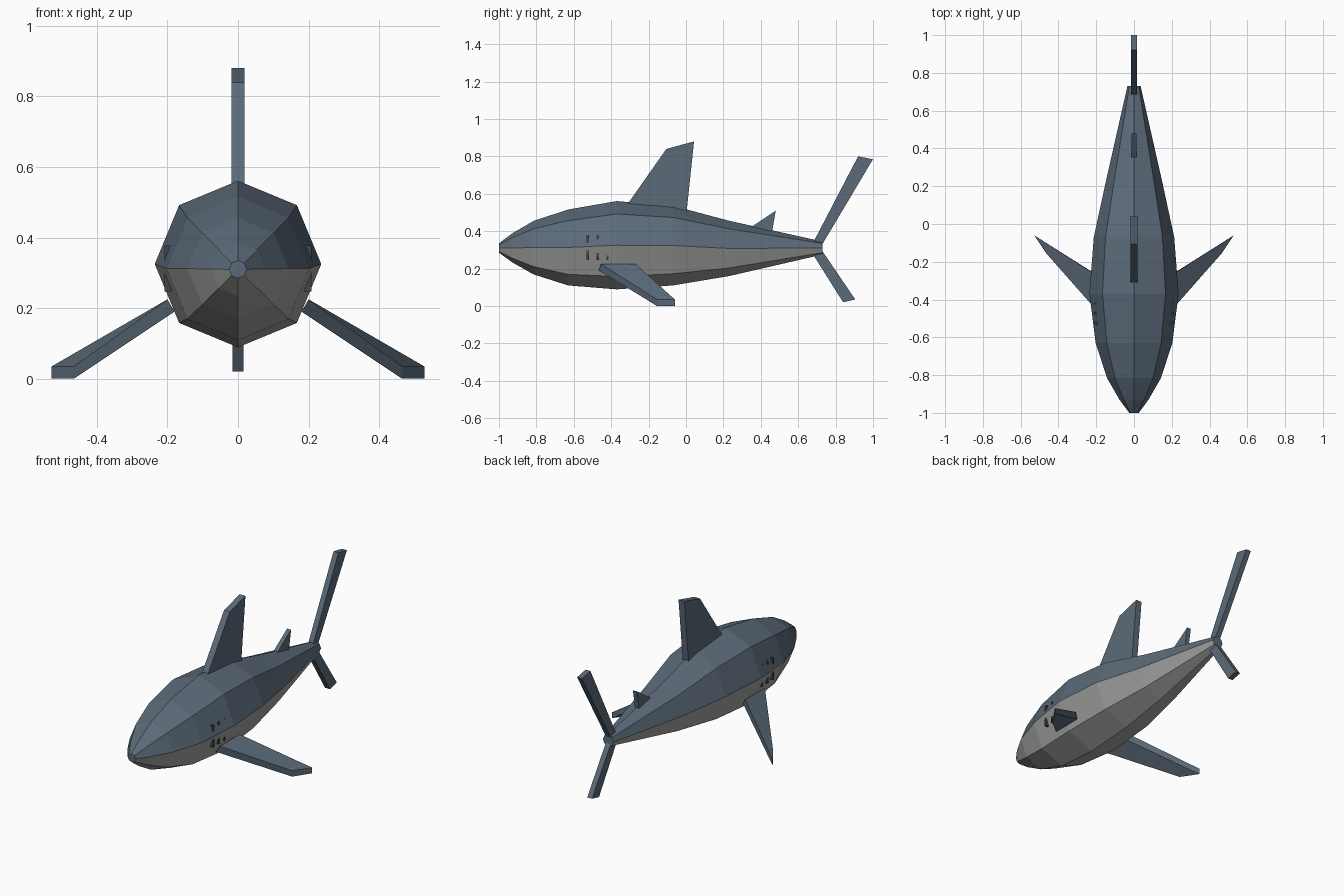
import bpy, bmesh, math
from mathutils import Vector

if "Cube" in bpy.data.objects:
    bpy.data.objects.remove(bpy.data.objects["Cube"])


def material(name, rgb):
    m = bpy.data.materials.new(name)
    m.diffuse_color = (*rgb, 1)
    m.use_nodes = True
    m.node_tree.nodes["Principled BSDF"].inputs["Base Color"].default_value = m.diffuse_color
    return m


BLUE = material("slate_blue", (0.105, 0.145, 0.19))
GREY = material("belly_grey", (0.36, 0.36, 0.35))
DARK = material("slit_dark", (0.05, 0.06, 0.075))


def finish(name, bm, *mats):
    bmesh.ops.recalc_face_normals(bm, faces=bm.faces[:])
    me = bpy.data.meshes.new(name)
    bm.to_mesh(me)
    bm.free()
    for m in mats:
        me.materials.append(m)
    ob = bpy.data.objects.new(name, me)
    bpy.context.collection.objects.link(ob)
    return ob


def loft(name, loops, *mats):
    """Skin a list of equal-length point loops and cap both ends."""
    bm = bmesh.new()
    rings = [[bm.verts.new(p) for p in loop] for loop in loops]
    n = len(rings[0])
    for a, b in zip(rings, rings[1:]):
        for i in range(n):
            j = (i + 1) % n
            f = bm.faces.new((a[i], a[j], b[j], b[i]))
            # lower half of a two-colour body takes the second material
            f.material_index = 1 if len(mats) > 1 and i >= n // 2 else 0
    bm.faces.new(rings[0])
    bm.faces.new(rings[-1])
    return finish(name, bm, *mats)


def flat_fin(name, outline, half):
    """Vertical plate from a side outline (y, z)."""
    return loft(name, [[(x, y, z) for y, z in outline] for x in (-half, half)], BLUE)


# Body: octagonal rings (y, radius, centre height)
RINGS = [(-1.0, 0.025, 0.31), (-0.93, 0.077, 0.311), (-0.815, 0.143, 0.312),
         (-0.63, 0.203, 0.313), (-0.37, 0.236, 0.325), (-0.07, 0.213, 0.323),
         (0.23, 0.148, 0.308), (0.73, 0.035, 0.31)]
loft("body", [[(r * math.cos(k * math.pi / 4), y, c + r * math.sin(k * math.pi / 4))
               for k in range(8)] for y, r, c in RINGS], BLUE, GREY)

# Fins on the centre line
flat_fin("dorsal_fin", [(-0.33, 0.52), (-0.105, 0.84), (0.043, 0.88), (0.003, 0.50)], 0.019)
flat_fin("rear_dorsal_fin", [(0.345, 0.42), (0.48, 0.51), (0.458, 0.385)], 0.013)
flat_fin("tail_upper_lobe", [(0.67, 0.32), (0.92, 0.80), (1.0, 0.785), (0.72, 0.315)], 0.016)
flat_fin("tail_lower_lobe", [(0.67, 0.29), (0.84, 0.02), (0.905, 0.035), (0.725, 0.30)], 0.016)

for side, s in (("right", 1), ("left", -1)):
    # Pectoral fin: root section to tip section
    root = [(0.18, -0.465, 0.19), (0.18, -0.28, 0.19), (0.20, -0.27, 0.225), (0.20, -0.455, 0.225)]
    tip = [(0.465, -0.155, 0.0), (0.528, -0.06, 0.0), (0.528, -0.06, 0.035), (0.465, -0.155, 0.035)]
    loft(f"pectoral_fin_{side}", [[(s * x, y, z) for x, y, z in sec] for sec in (root, tip)], BLUE)

    # Gill slits: thin upright bars set into the flank
    for i, y in enumerate((-0.525, -0.472, -0.42)):
        bm = bmesh.new()
        bmesh.ops.create_cube(bm, size=1)
        bmesh.ops.scale(bm, vec=(0.02, 0.012, 0.13), verts=bm.verts[:])
        bmesh.ops.translate(bm, vec=Vector((s * 0.198, y, 0.312)), verts=bm.verts[:])
        finish(f"gill_slit_{side}_{i + 1}", bm, DARK)
